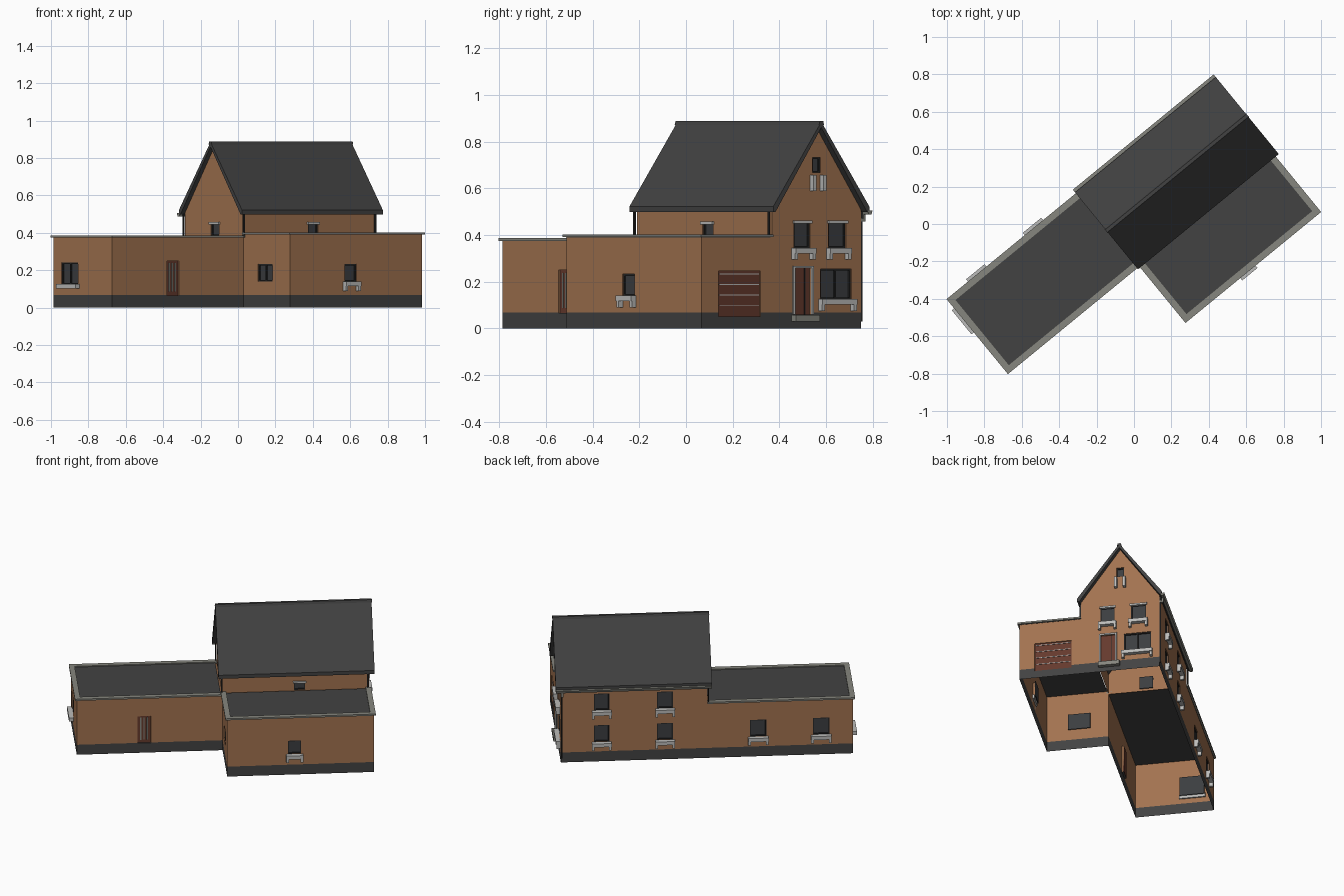
import bpy, bmesh, math
from mathutils import Vector

cube = bpy.data.objects.get("Cube")
if cube:
    bpy.data.objects.remove(cube)

TURN = math.radians(39.3)          # the whole house stands turned in plan
X0, X1, XE = -0.11, 0.803, -1.018  # back gable, front gable, extension end
Y0, Y1, YG = -0.182, 0.312, -0.572  # house right, house left, garage right
RIDGE, PLINTH = 0.065, 0.068
EXT_H, GAR_H = 0.378, 0.394


def material(name, rgb):
    m = bpy.data.materials.new(name)
    m.use_nodes = True
    m.diffuse_color = (*rgb, 1)
    m.node_tree.nodes["Principled BSDF"].inputs["Base Color"].default_value = (*rgb, 1)
    return m


BRICK = material("brick", (0.36, 0.17, 0.08))
BASE = material("dark_plinth", (0.055, 0.055, 0.055))
ROOF = material("roof_grey", (0.055, 0.055, 0.055))
GLASS = material("dark_glass", (0.045, 0.048, 0.052))
FRAME = material("frame_black", (0.02, 0.02, 0.02))
STONE = material("light_stone", (0.5, 0.5, 0.49))
TRIM = material("roof_edge_grey", (0.24, 0.24, 0.21))
DOOR = material("red_brown_door", (0.13, 0.042, 0.026))


def finish(name, bm, *mats):
    mesh = bpy.data.meshes.new(name)
    bm.to_mesh(mesh)
    bm.free()
    for m in mats:
        mesh.materials.append(m)
    ob = bpy.data.objects.new(name, mesh)
    ob.rotation_euler.z = TURN
    bpy.context.collection.objects.link(ob)
    return ob


def boxes(name, mat, spans):
    """One object made of boxes, each given by two opposite corners."""
    bm = bmesh.new()
    for p, q in spans:
        p, q = Vector(p), Vector(q)
        made = bmesh.ops.create_cube(bm, size=1)["verts"]
        for v in made:
            v.co = Vector([(p[i] + q[i]) / 2 + v.co[i] * abs(q[i] - p[i]) for i in range(3)])
    return finish(name, bm, mat)


def prism(name, mat, profile, x0, x1):
    """Extrude a (y, z) outline along the ridge direction."""
    bm = bmesh.new()
    face = bm.faces.new([bm.verts.new((x0, y, z)) for y, z in profile])
    ext = bmesh.ops.extrude_face_region(bm, geom=[face])["geom"]
    bmesh.ops.translate(bm, vec=(x1 - x0, 0, 0),
                        verts=[g for g in ext if isinstance(g, bmesh.types.BMVert)])
    bmesh.ops.recalc_face_normals(bm, faces=bm.faces)
    return finish(name, bm, mat)


class Wall:
    """Thin wall with openings; along x or y, facing out by sign."""

    def __init__(self, name, axis, at, sign, s0, s1, z0, z1, holes=(), gable=False):
        self.name, self.axis, self.at, self.sign = name, axis, at, sign
        bm = bmesh.new()
        ss = sorted({s0, s1, *[h[i] for h in holes for i in (0, 1)]})
        zs = sorted({z0, z1, *[h[i] for h in holes for i in (2, 3)]}
                    | ({PLINTH} if z0 < PLINTH else set()))
        out = self.p(0, 0, 1) - self.p(0, 0, 0)

        def quad(pts):
            f = bm.faces.new([bm.verts.new(c) for c in pts])
            f.normal_update()
            if f.normal.dot(out) < 0:
                f.normal_flip()
            f.material_index = int(f.calc_center_median().z < PLINTH)

        for a, b in zip(ss, ss[1:]):
            for c, d in zip(zs, zs[1:]):
                s, z = (a + b) / 2, (c + d) / 2
                if not any(h[0] < s < h[1] and h[2] < z < h[3] for h in holes):
                    quad([self.p(a, c), self.p(b, c), self.p(b, d), self.p(a, d)])
        for a, b, c, d in [h[:4] for h in holes]:
            ring = [(a, c), (b, c), (b, d), (a, d)]
            for e, f in zip(ring, ring[1:] + ring[:1]):
                quad([self.p(*e), self.p(*f), self.p(*f, -0.012), self.p(*e, -0.012)])
        bmesh.ops.remove_doubles(bm, verts=bm.verts, dist=1e-5)
        if gable:
            for side in (-1, 1):
                bmesh.ops.bisect_plane(
                    bm, geom=bm.verts[:] + bm.edges[:] + bm.faces[:], clear_outer=True,
                    plane_co=(0, RIDGE, 0.868), plane_no=(0, side * 1.4, 1))
        finish(name, bm, BRICK, BASE)
        for n, h in enumerate(holes):
            self.fill(f"{name}_{n + 1}", *h)

    def p(self, s, z, d=0.0):
        d = self.at + self.sign * d
        return Vector((s, d, z) if self.axis == "x" else (d, s, z))

    def span(self, a, b, c, d, near, far):
        return self.p(a, c, near), self.p(b, d, far)

    def fill(self, name, a, b, c, d, kind):
        t = 0.007
        rim = [(a, a + t, c, d), (b - t, b, c, d), (a, b, c, c + t), (a, b, d - t, d)]
        if kind == "garage":
            boxes(name + "_door", DOOR, [self.span(a, b, c, d, -0.014, -0.006)])
            boxes(name + "_lines", STONE, [
                self.span(a + t, b - t, z, z + 0.004, -0.007, -0.003)
                for z in [c + (d - c) * k for k in (0.24, 0.47, 0.7, 0.93)]])
            return
        if kind in ("door", "glazed_door"):
            boxes(name + "_leaf", DOOR, [self.span(a, b, c, d, -0.014, -0.008)])
            if kind == "glazed_door":
                w = (b - a) / 4
                boxes(name + "_strips", TRIM, [
                    self.span(a + k * w - 0.004, a + k * w + 0.004, c + 0.02, d - 0.012, -0.009, -0.005)
                    for k in (1, 2, 3)])
            else:
                boxes(name + "_seam", FRAME, [self.span(b - 0.03, b - 0.025, c, d, -0.009, -0.006)])
                boxes(name + "_surround", STONE, [
                    self.span(a - 0.01, a, c, d, 0, 0.008), self.span(b, b + 0.01, c, d, 0, 0.008),
                    self.span(a - 0.01, b + 0.01, d, d + 0.01, 0, 0.008)])
            return
        # windows: glass, frame, then stonework
        boxes(name + "_glass", GLASS, [self.span(a - t, b + t, c - t, d + t, -0.018, -0.012)])
        if "split" in kind:
            m = (a + b) / 2
            rim.append((m - t / 2, m + t / 2, c, d))
        boxes(name + "_frame", FRAME, [self.span(*r, -0.012, -0.005) for r in rim])
        stone = []
        if "sill" in kind:
            stone.append(self.span(a - 0.012, b + 0.012, c - 0.024, c, -0.01, 0.028))
        if "legs" in kind:
            drop = 0.08 if "long" in kind else 0.05
            stone += [self.span(s, s + 0.016, c - drop, c - 0.01, 0, 0.024)
                      for s in (a - 0.012, b - 0.004)]
        if "lintel" in kind:
            stone.append(self.span(a - 0.006, b + 0.006, d - 0.008, d + 0.004, -0.004, 0.01))
        if stone:
            boxes(name + "_stonework", STONE, stone)


# Main house and garage walls
LEGS, UPPER = "sill legs", "sill legs lintel"
Wall("front_gable", "y", X1, 1, Y0, Y1, 0, 0.9, [
    (-0.058, 0.034, 0.06, 0.258, "door"),
    (0.088, 0.258, 0.125, 0.255, "split sill legs"),
    (-0.06, 0.03, 0.345, 0.458, UPPER), (0.132, 0.228, 0.345, 0.458, UPPER),
    (0.042, 0.088, 0.668, 0.732, "legs long")], gable=True)
Wall("garage_front", "y", X1, 1, YG, Y0, 0, GAR_H, [(-0.476, -0.244, 0.05, 0.245, "garage")])
Wall("garage_side", "x", YG, -1, X0, X1, 0, GAR_H, [(0.269, 0.35, 0.14, 0.232, LEGS)])
Wall("garage_back", "y", X0, -1, YG, Y0, 0, GAR_H, [(-0.427, -0.302, 0.14, 0.232, "split")])
Wall("house_right", "x", Y0, -1, X0, X1, GAR_H - 0.02, 0.525, [(0.335, 0.405, 0.395, 0.453, "lintel")])
Wall("back_gable", "y", X0, -1, Y0, Y1, EXT_H - 0.01, 0.9,
     [(0.024, 0.095, 0.385, 0.453, "lintel")], gable=True)
Wall("house_left", "x", Y1, 1, X0, X1, 0, 0.525, [
    (s, s + 0.098, z, z + 0.115, LEGS) for s in (0.105, 0.5) for z in (0.132, 0.348)])

# Rear extension walls
Wall("extension_right", "x", Y0, -1, XE, X0, 0, EXT_H, [(-0.64, -0.557, 0.066, 0.25, "glazed_door")])
Wall("extension_end", "y", XE, -1, Y0, Y1, 0, EXT_H, [(0.106, 0.248, 0.125, 0.24, "split sill")])
Wall("extension_left", "x", Y1, 1, XE, X0, 0, EXT_H, [
    (-0.478, -0.375, 0.135, 0.25, LEGS), (-0.87, -0.767, 0.135, 0.25, LEGS)])

# Door step
boxes("front_step", TRIM, [((X1, -0.072, 0.03), (X1 + 0.028, 0.063, 0.058))])


# Flat roofs with raised edge
def flat_roof(name, x0, x1, y0, y1, z, sides):
    w = 0.034
    boxes(name + "_deck", ROOF, [((x0 + 0.01, y0 + 0.01, z - 0.004), (x1 - 0.01, y1 - 0.01, z + 0.002))])
    strips = {"x0": ((x0, y0), (x0 + w, y1)), "x1": ((x1 - w, y0), (x1, y1)),
              "y0": ((x0, y0), (x1, y0 + w)), "y1": ((x0, y1 - w), (x1, y1))}
    boxes(name + "_edge", TRIM, [((*strips[k][0], z - 0.003), (*strips[k][1], z + 0.008)) for k in sides])


flat_roof("extension_roof", XE - 0.012, X0, Y0 - 0.012, Y1 + 0.012, EXT_H, ("x0", "y0", "y1"))
flat_roof("garage_roof", X0 - 0.012, X1 + 0.012, YG - 0.012, Y0, GAR_H, ("x0", "x1", "y0"))

# Pitched roof, ridge cap
RX0, RX1, HALF = X0 - 0.027, X1 + 0.033, 0.266
prism("pitched_roof", ROOF, [
    (RIDGE - HALF, 0.498), (RIDGE - HALF, 0.522), (RIDGE, 0.885), (RIDGE + HALF, 0.522),
    (RIDGE + HALF, 0.498), (RIDGE + HALF - 0.012, 0.498), (RIDGE, 0.86),
    (RIDGE - HALF + 0.012, 0.498)], RX0, RX1)
prism("ridge_cap", ROOF, [
    (RIDGE - 0.014, 0.872), (RIDGE - 0.009, 0.888), (RIDGE + 0.009, 0.888),
    (RIDGE + 0.014, 0.872)], RX0 - 0.002, RX1 + 0.002)

# Gutter and downpipes
gy = RIDGE + HALF
prism("left_gutter", TRIM, [
    (gy - 0.008, 0.505), (gy - 0.004, 0.488), (gy + 0.012, 0.488), (gy + 0.018, 0.505)], RX0, RX1)
boxes("downpipes", FRAME, [
    ((x - 0.004, y - 0.004, z), (x + 0.004, y + 0.004, 0.5)) for x, y, z in (
        (X0 - 0.006, Y0 - 0.008, EXT_H), (X1 - 0.01, Y0 - 0.008, GAR_H),
        (X0 - 0.006, Y1 + 0.005, EXT_H), (X1 - 0.006, Y1 + 0.005, 0.03))])
boxes("gutter_outlet", TRIM, [((X1 - 0.015, Y1, 0.458), (X1, gy + 0.006, 0.47)),
                              ((X1 - 0.015, gy - 0.004, 0.458), (X1, gy + 0.006, 0.49))])
